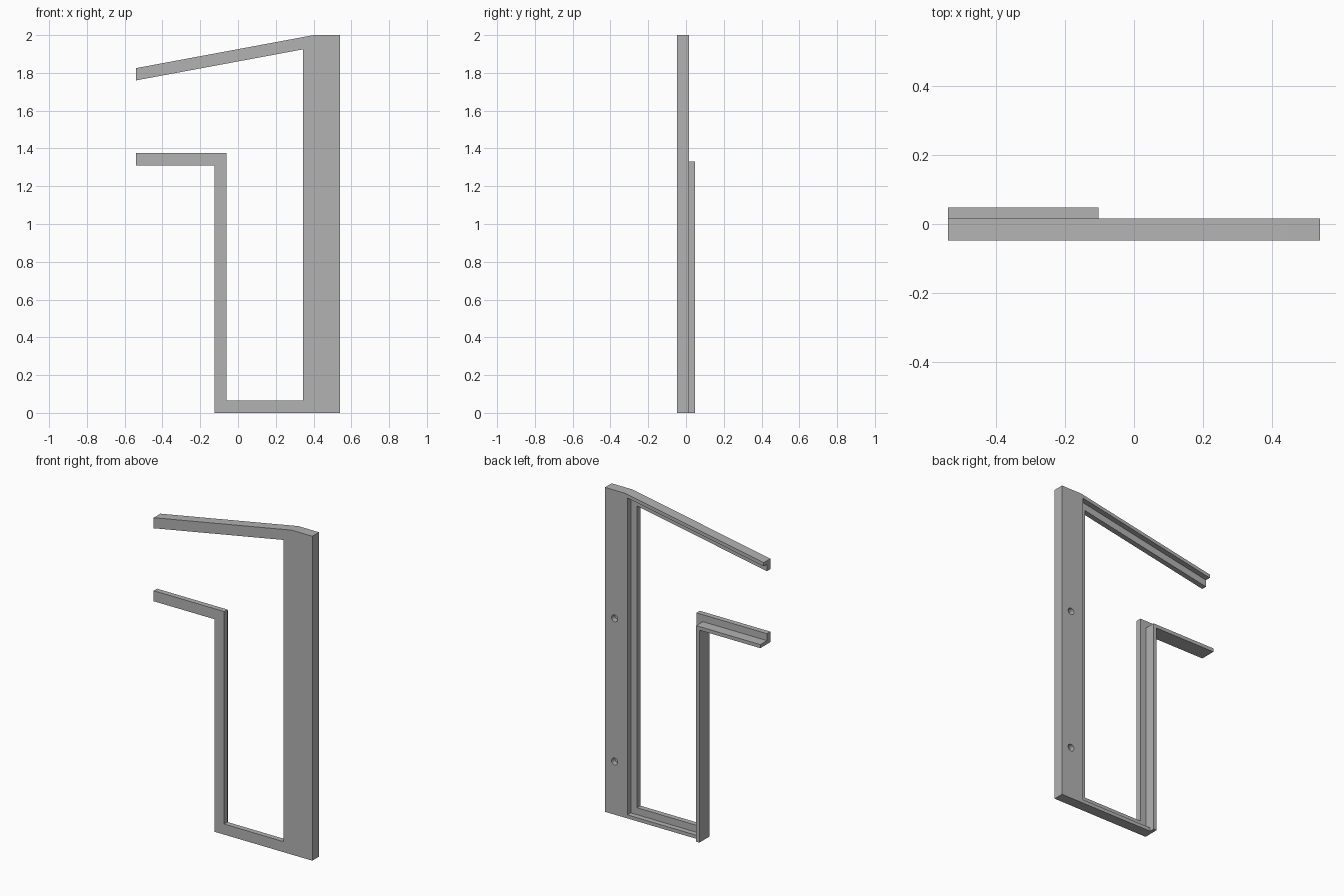
import bpy, bmesh
from math import radians
from mathutils import Matrix, Vector

cube = bpy.data.objects.get("Cube")
if cube:
    bpy.data.objects.remove(cube, do_unlink=True)

HALF_X, HALF_Y = 0.541, 0.0485
BODY_BACK = 0.0166      # back face of the main frame
REBATE = -0.016         # floor of the rebate around the opening
RAIL, LIP = 0.065, 0.022
POST = -0.125           # outer side of the low post
SLOPE = 0.186           # rise of the top arm

grey = bpy.data.materials.new("plain_grey")
grey.use_nodes = True
grey.diffuse_color = (0.45, 0.45, 0.45, 1)
grey.node_tree.nodes["Principled BSDF"].inputs["Base Color"].default_value = grey.diffuse_color


def finish(name, bm):
    bmesh.ops.recalc_face_normals(bm, faces=bm.faces)
    mesh = bpy.data.meshes.new(name)
    bm.to_mesh(mesh)
    bm.free()
    mesh.materials.append(grey)
    obj = bpy.data.objects.new(name, mesh)
    bpy.context.collection.objects.link(obj)
    return obj


def slab(name, profile, y0, y1):
    """Extrude an (x, z) profile from y0 to y1."""
    bm = bmesh.new()
    face = bm.faces.new([bm.verts.new((x, y0, z)) for x, z in profile])
    ext = bmesh.ops.extrude_face_region(bm, geom=[face])
    verts = [v for v in ext["geom"] if isinstance(v, bmesh.types.BMVert)]
    bmesh.ops.translate(bm, verts=verts, vec=Vector((0, y1 - y0, 0)))
    return finish(name, bm)


def cut(target, cutter):
    """Subtract the cutter from the target and discard it."""
    cutter.hide_render = True
    mod = target.modifiers.new("cut", "BOOLEAN")
    mod.operation, mod.solver, mod.object = "DIFFERENCE", "EXACT", cutter
    bpy.context.view_layer.objects.active = target
    bpy.ops.object.modifier_apply(modifier=mod.name)
    bpy.data.objects.remove(cutter, do_unlink=True)


def arm_z(x, drop=0):
    return 1.825 + SLOPE * (x + HALF_X) - drop


# Whole frame outline: sloped arm, wide pillar, sill, low post and short arm
frame = slab("window_frame", [
    (-HALF_X, arm_z(-HALF_X)), (0.40, 2), (HALF_X, 2), (HALF_X, 0),
    (POST, 0), (POST, 1.31), (-HALF_X, 1.31), (-HALF_X, 1.31 + RAIL),
    (POST + RAIL, 1.31 + RAIL), (POST + RAIL, RAIL), (0.345, RAIL),
    (0.345, arm_z(0.345, RAIL)), (-HALF_X, arm_z(-HALF_X, RAIL))],
    -HALF_Y, HALF_Y)

# Trim the back, leaving the raised lip only on the post and short arm
post_lip = POST + LIP
cut(frame, slab("back_trim", [
    (post_lip, -1), (1, -1), (1, 3), (-1, 3), (-1, 1.5), (post_lip, 1.5)],
    BODY_BACK, 0.2))

# Rebate running around the inside of the opening
cut(frame, slab("rebate_cutter", [
    (-0.7, arm_z(-0.7, LIP)), (0.388, arm_z(0.388, LIP)), (0.388, LIP),
    (post_lip, LIP), (post_lip, 1.31 + LIP), (-0.7, 1.31 + LIP)],
    REBATE, 0.3))

# Two blind round holes in the back of the pillar
for z in (0.327, 1.21):
    bm = bmesh.new()
    place = Matrix.Translation((0.475, 0.034, z)) @ Matrix.Rotation(radians(90), 4, "X")
    bmesh.ops.create_cone(bm, cap_ends=True, segments=32, radius1=0.021,
                          radius2=0.021, depth=0.1, matrix=place)
    cut(frame, finish("hole_cutter", bm))

bpy.ops.object.select_all(action="DESELECT")
frame.select_set(True)
bpy.context.view_layer.objects.active = frame
bpy.ops.object.shade_smooth_by_angle(angle=radians(30))
